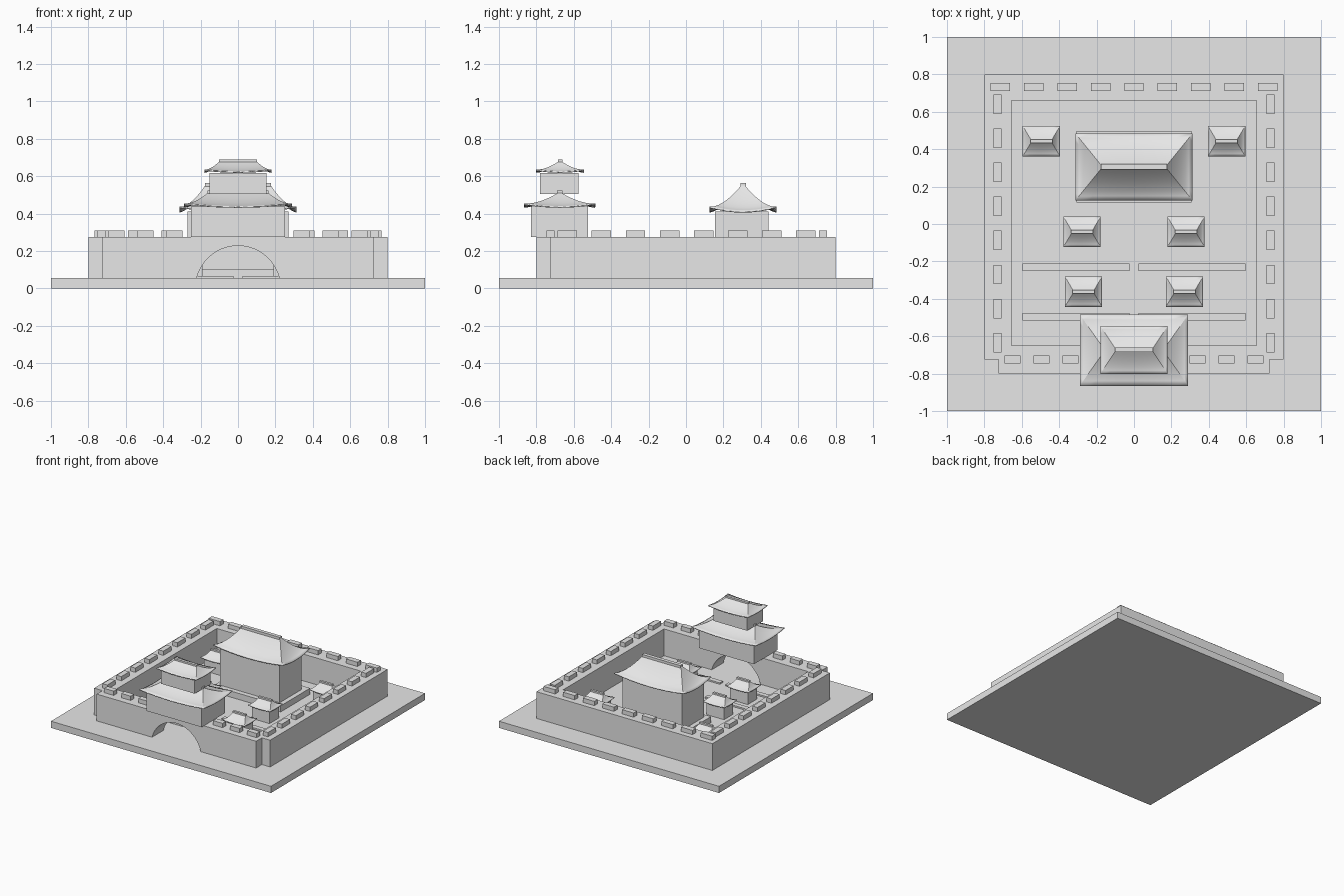
import bpy, bmesh, math

if "Cube" in bpy.data.objects:
    bpy.data.objects.remove(bpy.data.objects["Cube"])

stone = bpy.data.materials.new("light_grey")
stone.use_nodes = True
GREY = (0.8, 0.8, 0.8, 1)
stone.diffuse_color = GREY
stone.node_tree.nodes["Principled BSDF"].inputs["Base Color"].default_value = GREY


def finish(name, bm):
    bmesh.ops.recalc_face_normals(bm, faces=bm.faces)
    mesh = bpy.data.meshes.new(name)
    bm.to_mesh(mesh)
    bm.free()
    mesh.materials.append(stone)
    ob = bpy.data.objects.new(name, mesh)
    bpy.context.collection.objects.link(ob)
    return ob


def box(name, x, y, z):
    """Box from (min, max) pairs."""
    bm = bmesh.new()
    bmesh.ops.create_cube(bm, size=1)
    for v in bm.verts:
        v.co = [r[0] + (r[1] - r[0]) * (c + 0.5) for r, c in zip((x, y, z), v.co)]
    return finish(name, bm)


def block(name, cx, cy, hx, hy, z0, z1):
    return box(name, (cx - hx, cx + hx), (cy - hy, cy + hy), (z0, z1))


def cut(target, cutter):
    mod = target.modifiers.new("cut", "BOOLEAN")
    mod.operation = "DIFFERENCE"
    mod.solver = "EXACT"
    mod.object = cutter
    cutter.hide_render = True
    cutter.hide_viewport = True
    cutter.display_type = "WIRE"


def roof(name, cx, cy, hx, hy, z, rise, lift, rings=7, seg=8):
    """Hipped roof with concave slopes, upturned corners and a ridge bar."""
    bm = bmesh.new()
    ridge = hx * 0.55
    corners = [(-1, -1), (1, -1), (1, 1), (-1, 1)]
    loops = []
    for i in range(rings + 1):
        s = i / rings
        a = hx + (ridge - hx) * s
        b = hy + (0.006 - hy) * s
        loop = []
        for k in range(4):
            p, q = corners[k], corners[(k + 1) % 4]
            for j in range(seg):
                t = j / seg
                up = lift * (2 * t - 1) ** 2 * (1 - s) ** 2
                loop.append(bm.verts.new((
                    cx + a * (p[0] + (q[0] - p[0]) * t),
                    cy + b * (p[1] + (q[1] - p[1]) * t),
                    z + rise * s ** 1.5 + up)))
        loops.append(loop)
    n = len(loops[0])
    for low, high in zip(loops, loops[1:]):
        for j in range(n):
            bm.faces.new((low[j], low[(j + 1) % n], high[(j + 1) % n], high[j]))
    bm.faces.new(loops[-1])
    ob = finish(name, bm)
    # An open shell, so make sure the slopes face upwards
    if sum(f.normal.z for f in ob.data.polygons) < 0:
        ob.data.flip_normals()
    mod = ob.modifiers.new("thickness", "SOLIDIFY")
    mod.thickness = 0.007
    mod.offset = -1
    bpy.ops.object.select_all(action="DESELECT")
    ob.select_set(True)
    bpy.context.view_layer.objects.active = ob
    bpy.ops.object.shade_smooth_by_angle(angle=math.radians(20))
    top = z + rise
    bar = 0.007 + hx * 0.025
    block(name + "_ridge", cx, cy, ridge + 0.003, bar, top - 0.012, top + 0.01)


# Ground slab and courtyard strips
FLOOR, WALL = 0.055, 0.275
block("ground_slab", 0, 0, 1, 1, 0, FLOOR)
for y in (-0.23, -0.495):
    for side, x in (("right", (-0.595, -0.025)), ("left", (0.025, 0.595))):
        box(side + "_courtyard_strip", x, (y - 0.02, y + 0.02), (FLOOR, FLOOR + 0.012))

# Curtain wall with recessed front corners
bm = bmesh.new()
half = [(0.725, -0.8), (0.725, -0.725), (0.8, -0.725), (0.8, 0.8)]
outline = half + [(-x, y) for x, y in reversed(half)]
base = bm.faces.new([bm.verts.new((x, y, FLOOR)) for x, y in outline])
up = bmesh.ops.extrude_face_region(bm, geom=[base])["geom"]
bmesh.ops.translate(bm, vec=(0, 0, WALL - FLOOR),
                    verts=[g for g in up if isinstance(g, bmesh.types.BMVert)])
wall = finish("curtain_wall", bm)
cut(wall, box("courtyard_cutter", (-0.655, 0.655), (-0.65, 0.66), (-0.1, 0.5)))

# Arched gateway through the front wall
bm = bmesh.new()
bmesh.ops.create_cone(bm, segments=48, radius1=0.228, radius2=0.228, depth=0.4, cap_ends=True)
for v in bm.verts:
    x, y, z = v.co
    v.co = (x, z - 0.73, y)
cut(wall, finish("gate_cutter", bm))

# Battlements
for i in range(9):
    block("back_merlon", (i - 4) * 0.1785, 0.733, 0.052, 0.022, WALL, 0.31)
for side in (-1, 1):
    for i in range(8):
        block("side_merlon", side * 0.73, 0.64 - i * 0.182, 0.022, 0.052, WALL, 0.31)
    for i in range(3):
        block("front_merlon", side * (0.34 + i * 0.155), -0.725, 0.043, 0.022, WALL, 0.31)

# Two-storey gatehouse
block("gatehouse_lower_storey", 0, -0.677, 0.25, 0.153, WALL, 0.437)
roof("gatehouse_lower_roof", 0, -0.675, 0.29, 0.19, 0.438, 0.075, 0.017)
block("gatehouse_upper_storey", 0, -0.677, 0.153, 0.103, 0.505, 0.618)
roof("gatehouse_upper_roof", 0, -0.673, 0.18, 0.128, 0.625, 0.055, 0.011)

# Main hall on its platform
box("hall_platform", (-0.308, 0.308), (0.115, 0.497), (FLOOR, 0.105))
box("hall_body", (-0.27, 0.27), (0.155, 0.44), (0.105, 0.41))
roof("hall_roof", 0, 0.305, 0.314, 0.18, 0.412, 0.143, 0.026)

# Courtyard pavilions, in mirrored pairs
for side in (-1, 1):
    for x, y in ((0.495, 0.443), (0.278, -0.042), (0.27, -0.362)):
        block("pavilion_body", side * x, y, 0.08, 0.06, FLOOR, 0.162)
        roof("pavilion_roof", side * x, y, 0.1, 0.082, 0.163, 0.05, 0.008, 5, 6)
